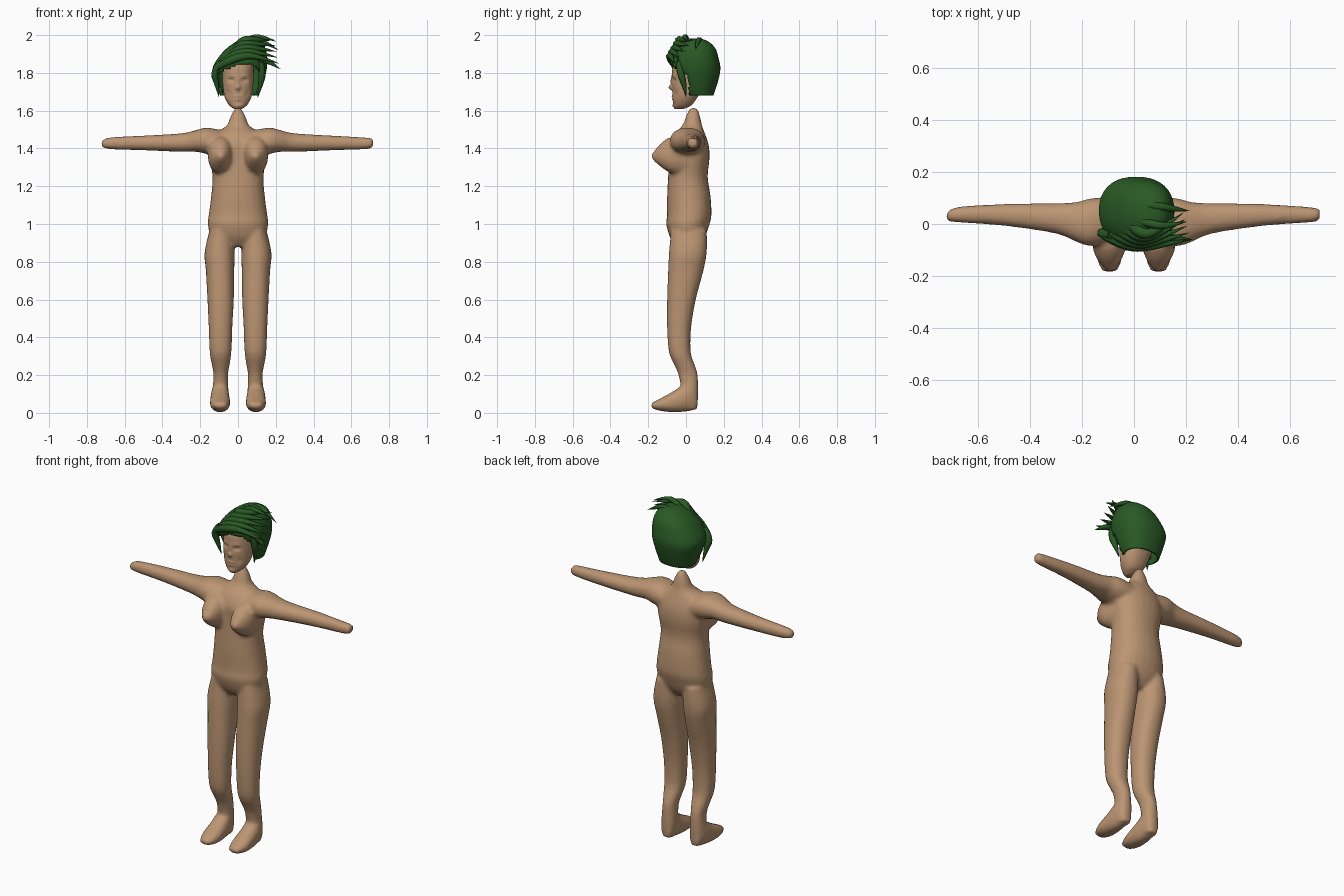
import bpy, bmesh
from math import sin, cos, pi, exp
from mathutils import Vector

if "Cube" in bpy.data.objects:
    bpy.data.objects.remove(bpy.data.objects["Cube"])


def material(name, rgb):
    m = bpy.data.materials.new(name)
    m.use_nodes = True
    m.diffuse_color = (*rgb, 1)
    m.node_tree.nodes["Principled BSDF"].inputs["Base Color"].default_value = (*rgb, 1)
    return m


skin = material("tan skin", (0.50, 0.30, 0.17))
green = material("dark green hair", (0.022, 0.10, 0.018))


def spline(rows, steps):
    """Smooth in-between rows through the given rows (Catmull-Rom)."""
    pts = [Vector(r) for r in rows]
    out = []
    for i in range(len(pts) - 1):
        a, b, c, d = pts[max(i - 1, 0)], pts[i], pts[i + 1], pts[min(i + 2, len(pts) - 1)]
        for k in range(steps):
            t = k / steps
            out.append(b + (c - a) * (t / 2) + (a * 2 - b * 5 + c * 4 - d) * (t * t / 2)
                       + (b * 3 - a - c * 3 + d) * (t ** 3 / 2))
    return out + [pts[-1]]


def loft(bm, axis, rows, flip=1, segs=24, steps=3, power=2.2):
    """Skin oval sections (position, low and high of both cross axes)."""
    rings = []
    for t, a0, a1, b0, b1 in spline(rows, steps):
        ring = []
        for s in range(segs):
            c, n = cos(2 * pi * s / segs), sin(2 * pi * s / segs)
            c, n = (abs(v) ** (2 / power) * (1 if v > 0 else -1) for v in (c, n))
            a, b = (a0 + a1 + (a1 - a0) * c) / 2, (b0 + b1 + (b1 - b0) * n) / 2
            p = {"x": (t, a, b), "y": (a, t, b), "z": (a, b, t)}[axis]
            ring.append(bm.verts.new((p[0] * flip, p[1], p[2])))
        rings.append(ring)
    for lo, hi in zip(rings, rings[1:]):
        for s in range(segs):
            e = (s + 1) % segs
            bm.faces.new((lo[s], lo[e], hi[e], hi[s]))
    bm.faces.new(rings[0][::-1])
    bm.faces.new(rings[-1])


def finish(bm, name, mat):
    bmesh.ops.recalc_face_normals(bm, faces=bm.faces)
    me = bpy.data.meshes.new(name)
    bm.to_mesh(me)
    bm.free()
    me.materials.append(mat)
    me.shade_smooth()
    ob = bpy.data.objects.new(name, me)
    bpy.context.collection.objects.link(ob)
    return ob


def even(z, half, front, back):
    return (z, -half, half, front, back)


# Body: torso, limbs and feet fused into one skin
bm = bmesh.new()
loft(bm, "z", [even(.88, .06, -.05, .06), even(.93, .14, -.085, .10), even(1.0, .16, -.105, .125),
               even(1.05, .155, -.10, .135), even(1.15, .142, -.10, .13), even(1.25, .135, -.095, .115),
               even(1.35, .15, -.09, .125), even(1.42, .15, -.09, .12), even(1.48, .12, -.06, .10),
               even(1.52, .06, -.02, .085), even(1.57, .04, 0, .075), even(1.615, .015, .02, .06)])
leg = [(.97, .03, .15, -.08, .11), (.85, .018, .177, -.09, .11), (.75, .02, .17, -.095, .092),
       (.6, .022, .162, -.10, .052), (.45, .03, .155, -.10, .027), (.32, .035, .15, -.09, .025),
       (.25, .045, .138, -.06, .048), (.2, .053, .13, -.04, .062), (.1, .05, .135, -.02, .065),
       (.02, .06, .125, -.02, .06)]
foot = [(.06, .065, .12, .02, .1), (.02, .05, .14, .01, .17), (-.05, .043, .147, .003, .125),
        (-.12, .043, .147, .008, .085), (-.17, .058, .13, .02, .06), (-.185, .07, .12, .03, .05)]
arm = [(.06, -.06, .10, 1.36, 1.49), (.16, -.085, .10, 1.37, 1.51), (.22, -.07, .085, 1.382, 1.498),
       (.3, -.037, .08, 1.382, 1.48), (.5, -.007, .077, 1.39, 1.468), (.69, .007, .064, 1.397, 1.457)]
tips = {1: (.715, .017, .058, 1.41, 1.45), -1: (.725, .015, .03, 1.415, 1.43)}
chest = [(0, .035, .15, 1.26, 1.46), (-.08, .03, .16, 1.27, 1.46), (-.13, .045, .145, 1.30, 1.43),
         (-.165, .065, .12, 1.33, 1.39), (-.182, .08, .105, 1.35, 1.37)]
for side in (1, -1):
    loft(bm, "z", leg, side)
    loft(bm, "y", foot, side)
    loft(bm, "x", arm + [tips[side]], side)
    loft(bm, "y", chest, side)
body = finish(bm, "body", skin)
fuse = body.modifiers.new("fuse", "REMESH")
fuse.mode, fuse.voxel_size, fuse.use_smooth_shade = "VOXEL", .011, True
soften = body.modifiers.new("soften", "SMOOTH")
soften.factor, soften.iterations = .5, 4

# Head: oval loft with the features pushed in and out of the front
bm = bmesh.new()
loft(bm, "z", [even(1.61, .022, -.06, -.01), even(1.63, .048, -.066, .03), even(1.67, .07, -.07, .06),
               even(1.72, .079, -.072, .09), even(1.78, .083, -.074, .13), even(1.84, .082, -.068, .14),
               even(1.9, .065, -.035, .12), even(1.935, .025, .02, .07)], segs=72, steps=7, power=2.3)
# Feature: across, height, spread across, spread up, depth (negative is outward)
features = [(.036, 1.762, .016, .009, .013), (.036, 1.785, .022, .008, -.004), (0, 1.755, .008, .025, -.008),
            (0, 1.722, .011, .012, -.02), (0, 1.675, .02, .005, -.008), (0, 1.66, .017, .005, -.007),
            (0, 1.6675, .022, .0025, .006), (0, 1.625, .02, .01, -.006), (.05, 1.69, .014, .02, .006)]
for v in bm.verts:
    if v.co.y < -.02:
        v.co.y += sum(d * exp(-((abs(v.co.x) - x) / w) ** 2 - ((v.co.z - z) / h) ** 2)
                      for x, z, w, h, d in features)
finish(bm, "head", skin)

# Hair cap: lopsided shell, opened around the face
bm = bmesh.new()
loft(bm, "z", [(1.68, -.095, .11, -.01, .145), (1.75, -.12, .135, -.06, .168), (1.82, -.135, .152, -.08, .182),
               (1.88, -.105, .155, -.08, .172), (1.93, -.06, .145, -.06, .155), (1.965, -.01, .125, -.03, .12),
               (1.982, .03, .1, 0, .08)], segs=40, steps=5, power=2.3)


def over_face(p):
    hairline = 1.85 - max(0, -p.x) * .5 - max(0, p.x - .08)
    return p.z < hairline and p.y < .015


opening = [f for f in bm.faces if over_face(f.calc_center_median()) or f.calc_center_median().z < 1.681]
bmesh.ops.delete(bm, geom=opening, context="FACES")
cap = finish(bm, "hair_cap", green)
shell = cap.modifiers.new("thickness", "SOLIDIFY")
shell.thickness = .012


# Locks: tapered curves
def lock(name, points, width):
    cu = bpy.data.curves.new(name, "CURVE")
    cu.dimensions, cu.bevel_depth, cu.bevel_resolution, cu.resolution_u = "3D", width, 1, 4
    sp = cu.splines.new("NURBS")
    sp.points.add(len(points) - 1)
    for p, co, r in zip(sp.points, points, (.7, 1, .7, .03)):
        p.co, p.radius = (*co, 1), r
    sp.use_endpoint_u, sp.order_u = True, 3
    cu.materials.append(green)
    ob = bpy.data.objects.new(name, cu)
    bpy.context.collection.objects.link(ob)


# Fringe sweeping up from the parting to the left
for i in range(5):
    h, out = i * .024, i * .012
    lock(f"fringe_lock_{i}", [(-.11 + h, -.045 + out, 1.83 + h), (-.03 + h / 2, -.085 + out, 1.875 + h),
                              (.08, -.085 + out, 1.90 + h * .8), (.215 - out / 2, -.06 + i * .026, 1.85 + h * 1.3)], .026)
# Wisps at the crown, the left side and the temples
lock("crown_wisp", [(0, .02, 1.95), (.06, .0, 1.985), (.13, -.01, 1.995), (.205, .01, 1.965)], .018)
lock("crown_wisp_back", [(.02, .08, 1.96), (.08, .07, 1.98), (.15, .06, 1.96), (.215, .05, 1.92)], .018)
lock("side_wisp", [(.08, -.05, 1.88), (.14, -.055, 1.87), (.18, -.06, 1.85), (.225, -.06, 1.82)], .018)
lock("left_temple", [(.12, -.04, 1.86), (.13, -.03, 1.80), (.12, -.01, 1.74), (.105, 0, 1.67)], .022)
lock("right_temple", [(-.09, -.04, 1.86), (-.13, -.04, 1.81), (-.115, -.025, 1.75), (-.10, -.01, 1.67)], .022)
lock("right_wisp", [(-.08, -.05, 1.86), (-.11, -.05, 1.83), (-.13, -.04, 1.80), (-.142, -.04, 1.78)], .016)
